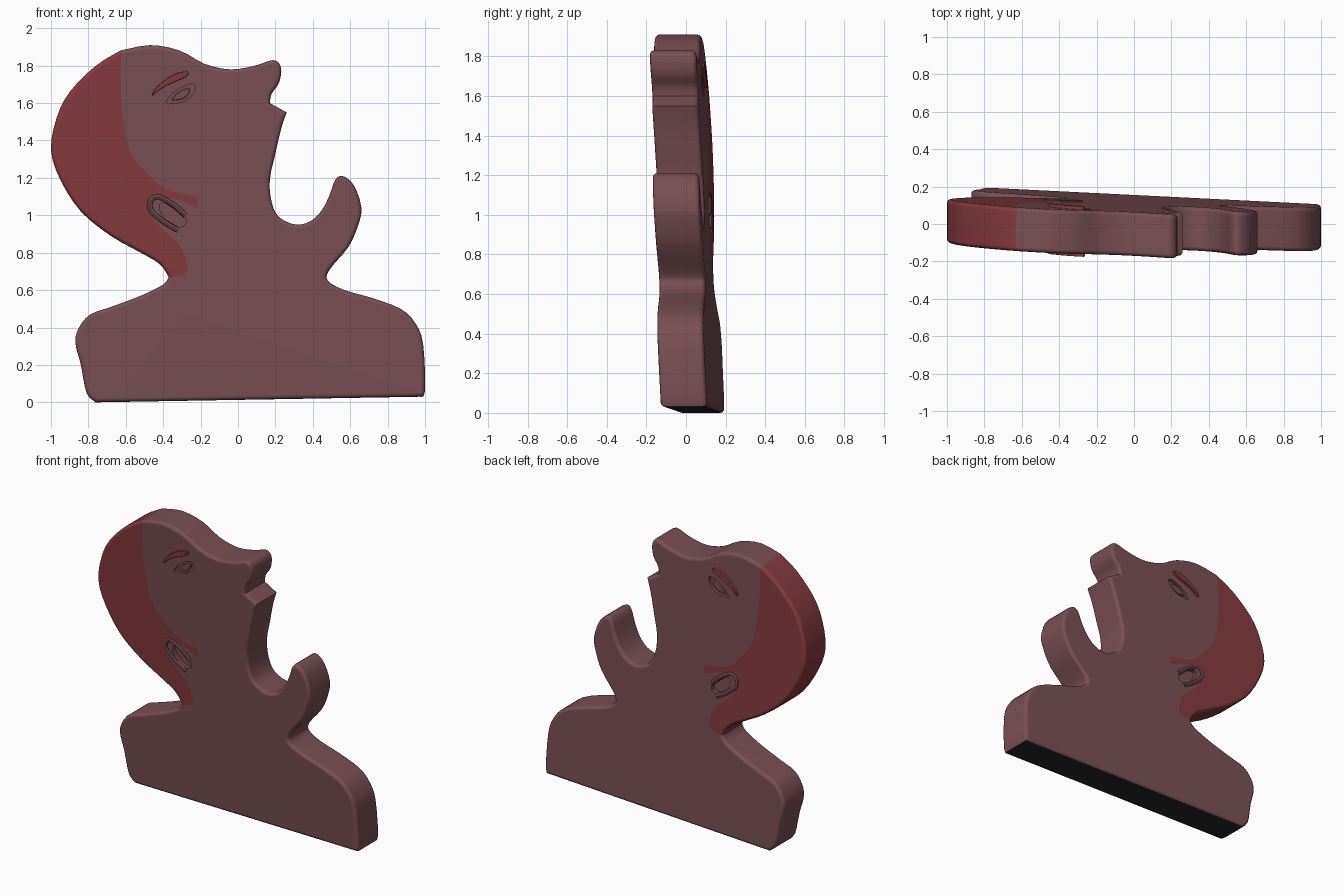
import bpy, bmesh
from mathutils import Matrix, Vector

HALF = 0.117          # half thickness of the slab
RIM = 0.022           # rounding of the slab rim

cube = bpy.data.objects.get("Cube")
if cube:
    bpy.data.objects.remove(cube, do_unlink=True)


def make_material(name, rgb):
    mat = bpy.data.materials.new(name)
    mat.use_nodes = True
    mat.diffuse_color = (*rgb, 1)
    mat.node_tree.nodes["Principled BSDF"].inputs["Base Color"].default_value = (*rgb, 1)
    return mat


skin = make_material("dusky rose clay", (0.19, 0.078, 0.088))
red = make_material("dark red glaze", (0.235, 0.042, 0.05))
dark = make_material("dark underside", (0.02, 0.018, 0.02))

# The slab leans slightly forward and turns slightly about the vertical
lean = Matrix(((1, 0, 0, 0), (-0.049, 1, -0.053, 0.04), (0, 0, 1, 0), (0, 0, 0, 1)))


def spline(points, steps=3, closed=False):
    """Smooth curve through the points, as a list of (x, z) vectors."""
    p = [Vector(q) for q in points]
    p = [p[-1]] + p + p[:2] if closed else [p[0]] + p + [p[-1]]
    out = []
    for a, b, c, d in zip(p, p[1:], p[2:], p[3:]):
        for i in range(steps):
            t = i / steps
            out.append(0.5 * (2 * b + (c - a) * t + (2 * a - 5 * b + 4 * c - d) * t * t
                              + (3 * b - a - 3 * c + d) * t ** 3))
    return out if closed else out + [p[-1]]


def add_object(name, bm, materials):
    bmesh.ops.recalc_face_normals(bm, faces=bm.faces)
    mesh = bpy.data.meshes.new(name)
    bm.to_mesh(mesh)
    bm.free()
    for mat in materials:
        mesh.materials.append(mat)
    obj = bpy.data.objects.new(name, mesh)
    bpy.context.collection.objects.link(obj)
    return obj


def extrude(bm, faces, depth):
    new = bmesh.ops.extrude_face_region(bm, geom=faces, use_keep_orig=True)["geom"]
    bmesh.ops.translate(bm, vec=(0, depth, 0),
                        verts=[v for v in new if isinstance(v, bmesh.types.BMVert)])


def plate(name, outline, y0, y1, mat, rounding=0):
    """Extruded outline between two depths, with its y1 rim optionally rounded."""
    bm = bmesh.new()
    face = bm.faces.new([bm.verts.new((p.x, y0, p.y)) for p in outline])
    extrude(bm, [face], y1 - y0)
    if rounding:
        rim = [e for e in bm.edges if all(abs(v.co.y - y1) < 1e-5 for v in e.verts)]
        bmesh.ops.bevel(bm, geom=rim, offset=rounding, segments=2, profile=0.5,
                        affect='EDGES', clamp_overlap=True)
    return add_object(name, bm, [mat])


def activate(obj):
    bpy.ops.object.select_all(action='DESELECT')
    obj.select_set(True)
    bpy.context.view_layer.objects.active = obj


# Outline sections of the bust, running clockwise from the nape
back_of_head = spline([(-.37, .67), (-.42, .74), (-.52, .8), (-.68, .89), (-.84, 1.02),
                       (-.95, 1.19), (-1, 1.35), (-.97, 1.52), (-.9, 1.66), (-.76, 1.8),
                       (-.63, 1.88)])
brow_to_nose = spline([(-.63, 1.88), (-.47, 1.91), (-.31, 1.88), (-.18, 1.81), (-.04, 1.78),
                       (.09, 1.8), (.19, 1.83), (.23, 1.79), (.22, 1.71), (.18, 1.65),
                       (.17, 1.6)])
mouth_to_arm = spline([(.26, 1.55), (.23, 1.46), (.2, 1.33), (.17, 1.19), (.18, 1.07),
                       (.22, .99), (.31, .95), (.39, .97), (.45, 1.03), (.49, 1.11),
                       (.52, 1.19), (.56, 1.21), (.62, 1.16), (.66, 1.04), (.64, .94),
                       (.59, .83), (.49, .71), (.48, .65), (.57, .6), (.71, .56),
                       (.87, .5), (.95, .42), (.99, .31), (1, .06), (.97, .03)])
shoulder = spline([(-.76, 0), (-.81, .05), (-.84, .2), (-.87, .32), (-.85, .4), (-.79, .47),
                   (-.68, .51), (-.52, .57), (-.4, .63), (-.37, .67)])
# Hairline from the crown, round the sideburn and ear, to the nape
hairline = (spline([(-.63, 1.88), (-.62, 1.57), (-.58, 1.35), (-.5, 1.24), (-.39, 1.14),
                    (-.21, 1.1)])
            + spline([(-.22, 1.04), (-.31, 1.08), (-.43, 1.09), (-.46, 1), (-.39, .91),
                      (-.31, .84), (-.27, .7), (-.37, .67)]))

# Bust slab: skin and hair regions share the hairline
bm = bmesh.new()


def add_verts(points):
    return [bm.verts.new((p.x, -HALF, p.y)) for p in points]


hair_edge = add_verts(back_of_head)
seam = add_verts(hairline[1:-1])
body_edge = add_verts(brow_to_nose[1:] + mouth_to_arm + shoulder[:-1])
body_face = bm.faces.new([hair_edge[-1]] + body_edge + [hair_edge[0]] + seam[::-1])
hair_face = bm.faces.new(hair_edge + seam)
hair_face.material_index = 1
extrude(bm, [body_face, hair_face], 2 * HALF)
caps = [f for f in bm.faces if len(f.verts) > 4]
for cap in caps:
    for edge in cap.edges:
        for f in edge.link_faces:
            if f not in caps:
                f.material_index = cap.material_index
bmesh.ops.recalc_face_normals(bm, faces=bm.faces)
rim = [e for e in bm.edges if sum(f in caps for f in e.link_faces) == 1]
bmesh.ops.bevel(bm, geom=rim, offset=RIM, segments=3, profile=0.5, affect='EDGES',
                clamp_overlap=False, material=-1)
for f in bm.faces:
    if f.normal.z < -0.8 and f.calc_center_median().z < 0.05:
        f.material_index = 2
bust = add_object("bust", bm, [skin, red, dark])

# Facial features, repeated on both faces of the slab
eye = spline([(-.385, 1.6), (-.35, 1.65), (-.29, 1.69), (-.23, 1.7), (-.24, 1.65),
              (-.29, 1.61), (-.34, 1.6)], closed=True)
brow = spline([(-.46, 1.64), (-.39, 1.69), (-.28, 1.74), (-.27, 1.77), (-.35, 1.75),
               (-.43, 1.69)], closed=True)
ear_pocket = spline([(-.42, 1.06), (-.37, 1.06), (-.29, 1), (-.28, .95), (-.33, .94),
                     (-.4, .99)], closed=True)
ear_rim = spline([(-.32, .92), (-.39, .96), (-.46, 1.02), (-.47, 1.07), (-.43, 1.1),
                  (-.35, 1.06), (-.28, 1)])
eye_centre = sum(eye, Vector((0, 0))) / len(eye)
eyeball = [eye_centre + (p - eye_centre) * 0.6 for p in eye]

parts = [bust]
for side, label in ((-1, "front"), (1, "back")):
    surface = side * HALF
    # Sunken eye socket and ear pocket
    for name, outline, depth in (("eye_socket", eye, 0.02), ("ear_pocket", ear_pocket, 0.03)):
        cutter = plate(name + "_cutter", outline, surface - side * depth,
                       surface + side * 0.05, skin)
        cutter.hide_render = True
        activate(bust)
        cut = bust.modifiers.new(name, 'BOOLEAN')
        cut.operation, cut.solver, cut.object = 'DIFFERENCE', 'EXACT', cutter
        bpy.ops.object.modifier_apply(modifier=cut.name)
        bpy.data.objects.remove(cutter, do_unlink=True)
    # Raised eyeball and eyebrow
    parts.append(plate(label + "_eyeball", eyeball, surface - side * 0.03,
                       surface - side * 0.004, skin, 0.008))
    parts.append(plate(label + "_eyebrow", brow, surface - side * 0.01,
                       surface + side * 0.018, red, 0.007))
    # Rolled ear rim
    curve = bpy.data.curves.new(label + "_ear_rim", 'CURVE')
    curve.dimensions = '3D'
    curve.bevel_depth, curve.bevel_resolution, curve.use_fill_caps = 0.016, 2, True
    line = curve.splines.new('POLY')
    line.points.add(len(ear_rim) - 1)
    for point, p in zip(line.points, ear_rim):
        point.co = (p.x, surface - side * 0.006, p.y, 1)
    rim_obj = bpy.data.objects.new(label + "_ear_rim", curve)
    bpy.context.collection.objects.link(rim_obj)
    curve.materials.append(skin)
    activate(rim_obj)
    bpy.ops.object.convert(target='MESH')
    parts.append(bpy.context.view_layer.objects.active)

# Lean every part and smooth the rounded edges
for obj in parts:
    obj.data.transform(lean)
    activate(obj)
    bpy.ops.object.shade_smooth_by_angle(angle=0.6)
    weighted = obj.modifiers.new("even_shading", 'WEIGHTED_NORMAL')
    weighted.keep_sharp = True
